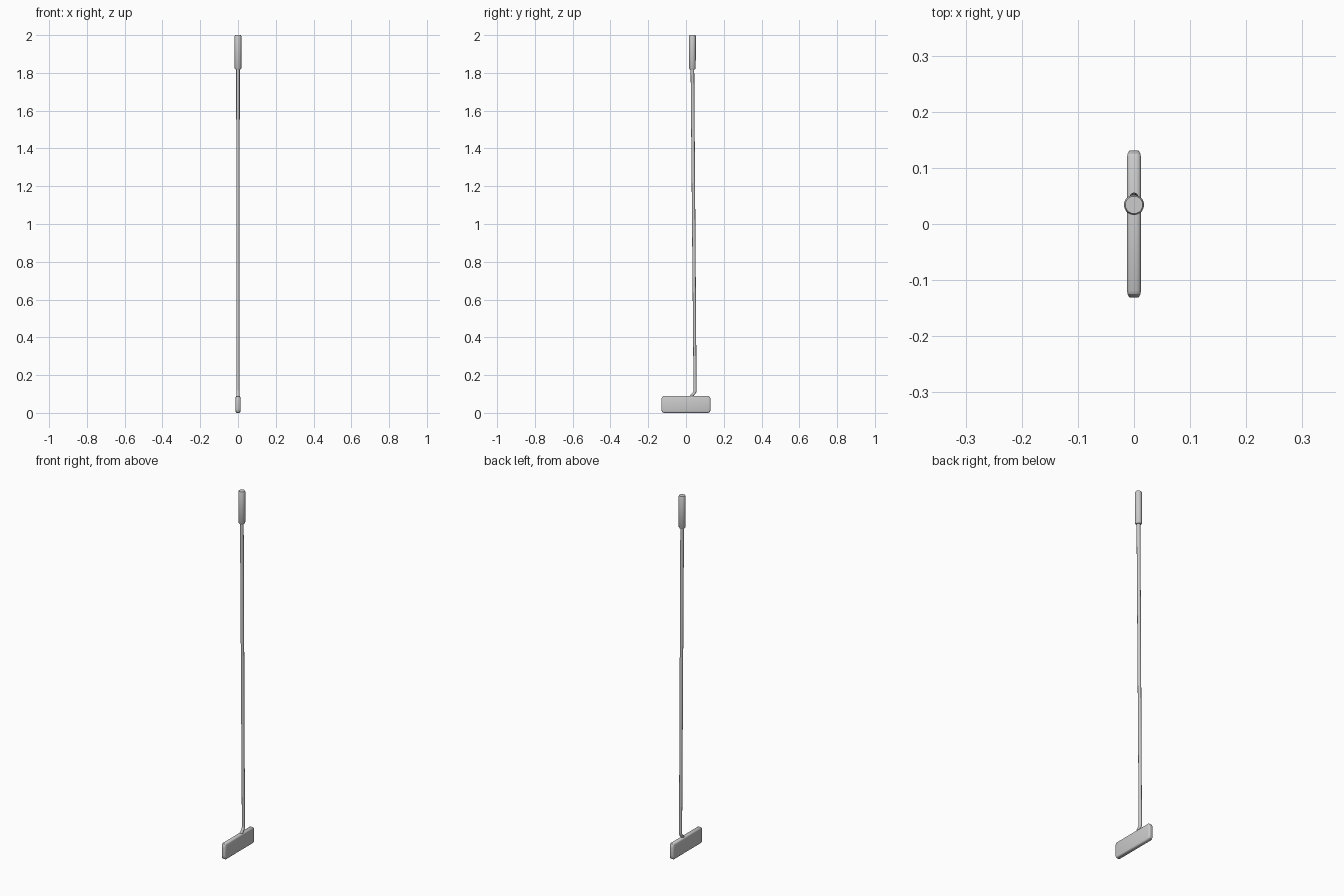
import bpy, bmesh, math
from mathutils import Vector

if "Cube" in bpy.data.objects:
    bpy.data.objects.remove(bpy.data.objects["Cube"])


def loft(name, rings):
    """Skin a list of closed rings and cap both ends."""
    bm = bmesh.new()
    loops = [[bm.verts.new(p) for p in ring] for ring in rings]
    n = len(loops[0])
    for a, b in zip(loops, loops[1:]):
        for i in range(n):
            j = (i + 1) % n
            bm.faces.new((a[i], a[j], b[j], b[i]))
    bm.faces.new(loops[0])
    bm.faces.new(loops[-1])
    bmesh.ops.recalc_face_normals(bm, faces=bm.faces)
    me = bpy.data.meshes.new(name)
    bm.to_mesh(me)
    bm.free()
    ob = bpy.data.objects.new(name, me)
    bpy.context.collection.objects.link(ob)
    bpy.context.view_layer.objects.active = ob
    ob.select_set(True)
    bpy.ops.object.shade_smooth_by_angle(angle=math.radians(30))
    ob.select_set(False)
    return ob


def tube(name, path, sides=16):
    """Round tube in the y-z plane; path items are (y, z, radius)."""
    pts = [Vector((0, y, z)) for y, z, r in path]
    rings = []
    for k, p in enumerate(pts):
        t = (pts[min(k + 1, len(pts) - 1)] - pts[max(k - 1, 0)]).normalized()
        side = Vector((1, 0, 0))
        up = t.cross(side)
        r = path[k][2]
        rings.append([p + r * (math.cos(a) * side + math.sin(a) * up)
                      for a in (2 * math.pi * i / sides for i in range(sides))])
    return loft(name, rings)


def head_ring(y, hx, hz, r, steps=3):
    """Rounded rectangle in x-z around the head's centre line."""
    ring = []
    for q, (sx, sz) in enumerate(((1, 1), (-1, 1), (-1, -1), (1, -1))):
        for i in range(steps + 1):
            a = math.pi / 2 * (q + i / steps)
            ring.append((sx * (hx - r) + r * math.cos(a), y,
                         0.045 + sz * (hz - r) + r * math.sin(a)))
    return ring


# Blade-shaped head with slightly bowed, tapered ends
half = [(0.131, 0.0075, 0.024, 0.004), (0.129, 0.0095, 0.034, 0.006),
        (0.1245, 0.0115, 0.042, 0.007), (0.119, 0.0125, 0.045, 0.008)]
profile = [(-y, hx, hz, r) for y, hx, hz, r in half] + half[::-1]
loft("head", [head_ring(*s) for s in profile])

# Slim tapered shaft with an offset neck at the bottom
tube("shaft", [(0.018, 0.07, 0.008), (0.030, 0.09, 0.008), (0.043, 0.105, 0.008),
               (0.0475, 0.113, 0.008), (0.048, 0.125, 0.008),
               (0.034, 1.82, 0.0095), (0.034, 1.84, 0.0095)])

# Grip with chamfered ends
tube("grip", [(0.034, 1.818, 0.0135), (0.034, 1.825, 0.0175),
              (0.034, 1.994, 0.018), (0.034, 2.0, 0.0155)], 20)
